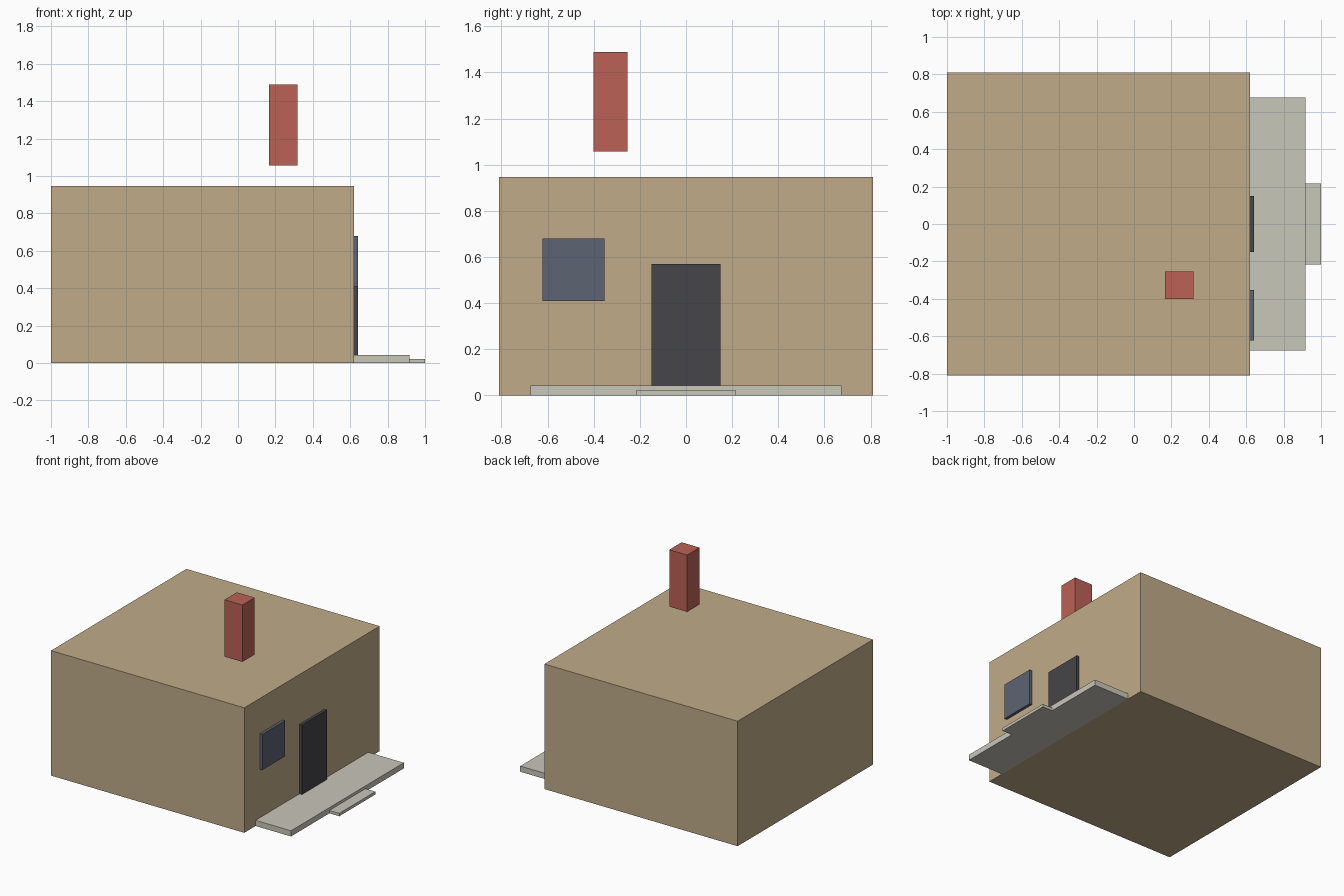
import bpy
import bmesh

if "Cube" in bpy.data.objects:
    bpy.data.objects.remove(bpy.data.objects["Cube"])


def srgb(r, g, b):
    """8-bit display colour to linear RGBA."""
    def lin(v):
        v /= 255
        return v / 12.92 if v <= 0.04045 else ((v + 0.055) / 1.055) ** 2.4
    return (lin(r), lin(g), lin(b), 1.0)


def material(name, rgb):
    m = bpy.data.materials.new(name)
    m.diffuse_color = srgb(*rgb)
    m.use_nodes = True
    m.node_tree.nodes["Principled BSDF"].inputs["Base Color"].default_value = m.diffuse_color
    return m


def box(name, x, y, z, mat):
    """Flat-shaded box spanning the given (min, max) ranges."""
    bm = bmesh.new()
    bmesh.ops.create_cube(bm, size=1)
    for v in bm.verts:
        for axis, (lo, hi) in enumerate((x, y, z)):
            v.co[axis] = lo + (v.co[axis] + 0.5) * (hi - lo)
    mesh = bpy.data.meshes.new(name)
    bm.to_mesh(mesh)
    bm.free()
    mesh.materials.append(mat)
    obj = bpy.data.objects.new(name, mesh)
    bpy.context.collection.objects.link(obj)
    return obj


tan = material("tan wall", (192, 171, 137))
brick = material("brick red", (187, 98, 86))
stone = material("pale stone", (201, 199, 186))
dark = material("dark door", (70, 69, 73))
glass = material("blue grey glass", (92, 101, 115))

WALL = 0.62  # x of the entrance wall

# House block and the chimney hovering above it
box("house_body", (-1.0, WALL), (-0.81, 0.81), (0, 0.947), tan)
box("chimney", (0.167, 0.317), (-0.40, -0.253), (1.057, 1.488), brick)

# Entrance wall: door and window
box("door", (WALL, WALL + 0.021), (-0.15, 0.15), (0.001, 0.57), dark)
box("window", (WALL, WALL + 0.021), (-0.623, -0.353), (0.41, 0.68), glass)

# Porch slab and step
box("porch", (WALL, 0.917), (-0.675, 0.675), (0, 0.043), stone)
box("step", (0.917, 1.0), (-0.216, 0.216), (0, 0.022), stone)
